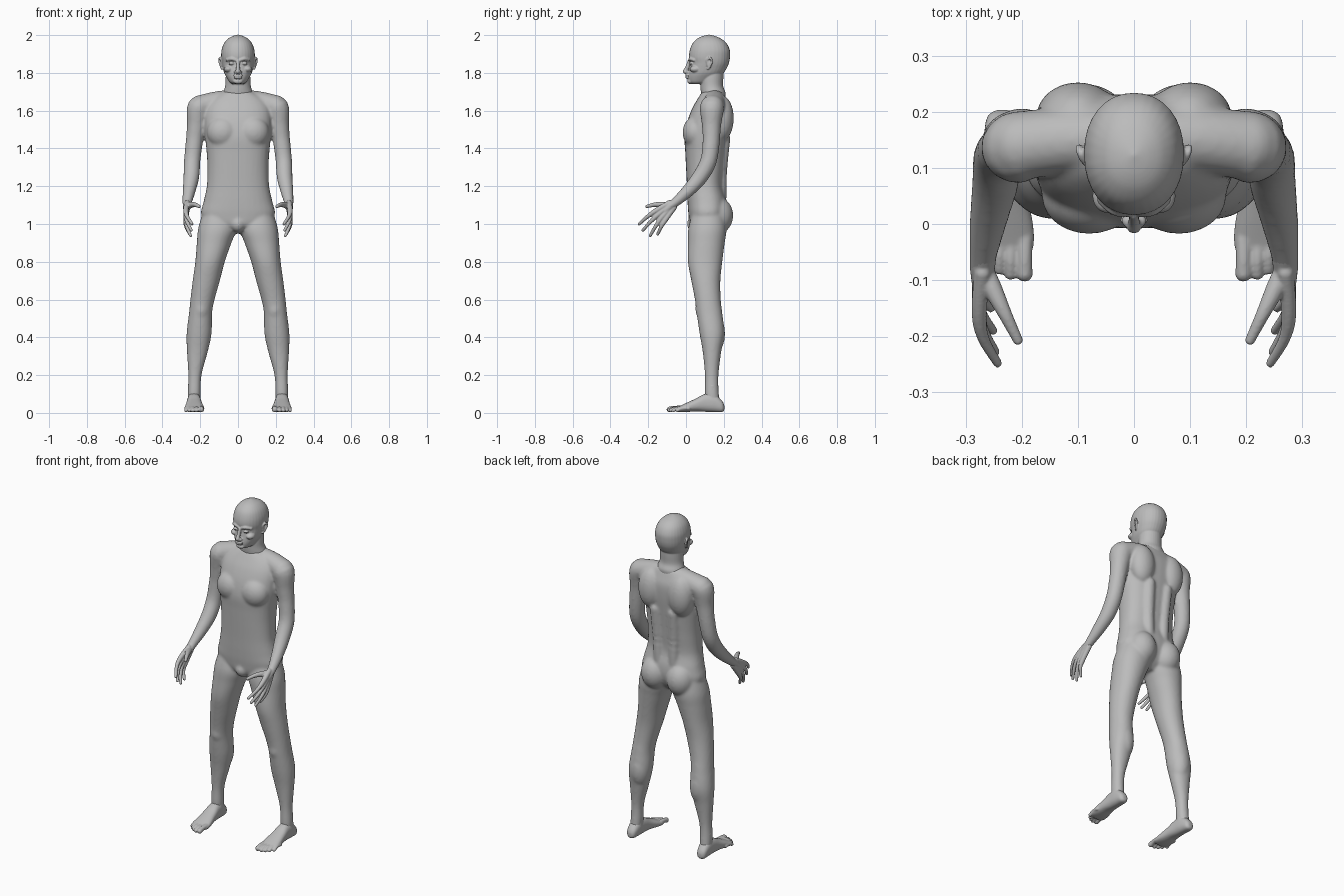
import bpy
import bmesh
import math
from mathutils import Matrix, Vector

default_cube = bpy.data.objects.get("Cube")
if default_cube:
    bpy.data.objects.remove(default_cube, do_unlink=True)

skin = bpy.data.materials.new("grey skin")
skin.use_nodes = True
skin_colour = (0.5, 0.5, 0.5, 1)
skin.diffuse_color = skin_colour
skin.node_tree.nodes["Principled BSDF"].inputs["Base Color"].default_value = skin_colour

SIDES = (1, -1)
SEGMENTS = 32


def spline(rows, steps=5):
    """Smooth rows of numbers with a Catmull-Rom curve."""
    rows = [Vector(row) for row in rows]
    padded = [rows[0]] + rows + [rows[-1]]
    result = []
    for a, b, c, d in zip(padded, padded[1:], padded[2:], padded[3:]):
        for i in range(steps):
            t = i / steps
            result.append(b + (c - a) * (t / 2)
                          + (a * 2 - b * 5 + c * 4 - d) * (t * t / 2)
                          + (b * 3 - a - c * 3 + d) * (t ** 3 / 2))
    return result + [rows[-1]]


def skin_rings(bm, rings):
    """Bridge rings of points into a closed tube."""
    loops = [[bm.verts.new(p) for p in ring] for ring in rings]
    for low, high in zip(loops, loops[1:]):
        for i in range(len(low)):
            j = (i + 1) % len(low)
            bm.faces.new((low[i], low[j], high[j], high[i]))
    bm.faces.new(loops[0][::-1])
    bm.faces.new(loops[-1])


def rounded(angle, power):
    c, s = math.cos(angle), math.sin(angle)
    return (math.copysign(abs(c) ** (2 / power), c),
            math.copysign(abs(s) ** (2 / power), s))


def column(bm, rows, side=1, power=2, along_y=False):
    """Loft of rings, each row: position, x from, x to, depth from, depth to."""
    rings = []
    for pos, x0, x1, d0, d1 in spline(rows):
        ring = []
        for i in range(SEGMENTS):
            u, v = rounded(math.tau * i / SEGMENTS, power)
            x = side * ((x0 + x1) / 2 + u * (x1 - x0) / 2)
            d = (d0 + d1) / 2 + v * (d1 - d0) / 2
            ring.append((x, pos, d) if along_y else (x, d, pos))
        rings.append(ring)
    skin_rings(bm, rings)


def limb(bm, rows, side=1):
    """Round tube along a path, each row: x, y, z, radius."""
    path = spline(rows)
    rings = []
    for k, row in enumerate(path):
        ahead, behind = path[min(k + 1, len(path) - 1)], path[max(k - 1, 0)]
        turn = (ahead - behind).xyz.to_track_quat("Z", "X")
        ring = []
        for i in range(SEGMENTS // 2):
            a = math.tau * i / (SEGMENTS // 2)
            p = row.xyz + turn @ Vector((math.cos(a), math.sin(a), 0)) * row.w
            ring.append((p.x * side, p.y, p.z))
        rings.append(ring)
    skin_rings(bm, rings)
    for row in (rows[0], rows[-1]):
        blob(bm, row[:3], (row[3],) * 3, side)


def blob(bm, centre, radii, side=1):
    x, y, z = centre
    place = Matrix.Translation((x * side, y, z)) @ Matrix.Diagonal((*radii, 1))
    bmesh.ops.create_uvsphere(bm, u_segments=24, v_segments=16, radius=1, matrix=place)


def finish(bm, name, voxel, smoothing):
    """Fuse the overlapping masses into one smooth skin."""
    bmesh.ops.recalc_face_normals(bm, faces=bm.faces)
    mesh = bpy.data.meshes.new(name)
    bm.to_mesh(mesh)
    bm.free()
    mesh.materials.append(skin)
    obj = bpy.data.objects.new(name, mesh)
    bpy.context.collection.objects.link(obj)
    fuse = obj.modifiers.new("fuse", "REMESH")
    fuse.mode = "VOXEL"
    fuse.voxel_size = voxel
    fuse.use_smooth_shade = True
    soften = obj.modifiers.new("soften", "SMOOTH")
    soften.factor = 0.5
    soften.iterations = smoothing


# Torso, arms and legs
body = bmesh.new()
torso = [(0.95, .06, .07, .15), (0.99, .15, .025, .19), (1.05, .195, .013, .215),
         (1.12, .182, .008, .215), (1.2, .165, .005, .198), (1.3, .162, 0, .205),
         (1.38, .166, -.004, .213), (1.46, .174, -.008, .222), (1.54, .178, .006, .23),
         (1.61, .172, .032, .23), (1.66, .14, .06, .215), (1.7, .08, .085, .2)]
column(body, [(z, -w, w, front, back) for z, w, front, back in torso], power=2.4)
leg = [(1.08, .03, .18, .04, .2), (0.98, .008, .21, .013, .215), (0.9, .035, .218, .01, .205),
       (0.8, .07, .226, .01, .192), (0.7, .096, .24, .028, .182), (0.6, .124, .252, .047, .184),
       (0.53, .137, .259, .056, .192), (0.42, .14, .272, .072, .203), (0.32, .161, .27, .089, .186),
       (0.2, .193, .263, .1, .172), (0.1, .198, .266, .1, .174), (0.04, .205, .262, .11, .18)]
arm = [(.17, .14, 1.61, .05), (.205, .137, 1.615, .065), (.22, .135, 1.52, .051),
       (.232, .133, 1.43, .046), (.243, .118, 1.33, .044), (.247, .075, 1.25, .042),
       (.258, .015, 1.18, .035), (.268, -.05, 1.12, .026), (.271, -.085, 1.093, .022)]
for side in SIDES:
    column(body, leg, side, power=2.1)
    limb(body, arm, side)
    # shoulder slope, shoulder blade, back muscle, chest and buttock
    limb(body, [(.0, .15, 1.66, .055), (.11, .15, 1.645, .058), (.2, .14, 1.62, .062)], side)
    blob(body, (.1, .19, 1.56), (.075, .063, .12), side)
    limb(body, [(.05, .185, 1.14, .03), (.055, .185, 1.3, .035), (.06, .2, 1.45, .035)], side)
    blob(body, (.08, .05, 1.485), (.085, .068, .085), side)
    blob(body, (.085, .163, 1.045), (.083, .087, .1), side)
    # kneecap and calf
    blob(body, (.195, .085, .55), (.04, .035, .06), side)
    blob(body, (.2, .145, .42), (.058, .062, .11), side)
blob(body, (0, .05, 1.0), (.04, .045, .045))
finish(body, "body", .0075, 8)

# Head, neck and face
head = bmesh.new()
skull = [(1.742, .03, .03, .1), (1.752, .045, .016, .14), (1.775, .06, .012, .17),
         (1.8, .073, .014, .2), (1.83, .081, .019, .218), (1.855, .086, .022, .228),
         (1.885, .089, .016, .233), (1.92, .087, .02, .232), (1.955, .075, .034, .216),
         (1.98, .054, .058, .188), (1.994, .03, .085, .156), (2.002, .004, .118, .126)]
column(head, [(z, -w, w, front, back) for z, w, front, back in skull], power=2.15)
neck = [(1.64, .09, .09, .2), (1.69, .08, .08, .21), (1.73, .068, .076, .197),
        (1.78, .065, .075, .198), (1.85, .06, .09, .2)]
column(head, [(z, -w, w, front, back) for z, w, front, back in neck])
limb(head, [(0, .016, 1.86, .009), (0, .006, 1.83, .01), (0, -.004, 1.808, .013)])
blob(head, (0, .007, 1.786), (.026, .012, .006))
blob(head, (0, .008, 1.775), (.023, .012, .006))
blob(head, (0, .022, 1.755), (.026, .015, .014))
for side in SIDES:
    blob(head, (.012, .006, 1.803), (.01, .012, .008), side)
    limb(head, [(.012, .02, 1.868, .008), (.035, .024, 1.874, .009), (.058, .042, 1.868, .008)], side)
    blob(head, (.034, .028, 1.85), (.016, .013, .008), side)
    blob(head, (.05, .05, 1.82), (.024, .03, .018), side)
    # ear rim and lobe
    limb(head, [(.082, .115, 1.838, .006), (.089, .112, 1.868, .006), (.097, .128, 1.878, .006),
                (.098, .137, 1.86, .006), (.09, .125, 1.832, .006), (.085, .116, 1.822, .006)], side)
    blob(head, (.086, .122, 1.85), (.007, .014, .025), side)
finish(head, "head", .0035, 3)

# Hands: each finger runs from the wrist over its knuckle to the tip
tips = [(.243, -.248, 1.0), (.247, -.228, .967), (.251, -.19, .938), (.255, -.15, .946)]
thumb = [(.268, -.08, 1.095, .017), (.252, -.115, 1.1, .017),
         (.23, -.16, 1.103, .0125), (.207, -.207, 1.093, .009)]
for side, label in zip(SIDES, ("left", "right")):
    hand = bmesh.new()
    limb(hand, [(.266, -.035, 1.133, .023), (.27, -.08, 1.097, .022), (.273, -.11, 1.07, .016)], side)
    limb(hand, thumb, side)
    for i, tip in enumerate(tips):
        spread = 1.5 - i
        wrist = Vector((.27, -.075 - spread * .008, 1.1 + spread * .008))
        knuckle = Vector((.276, -.135 - spread * .016, 1.045 + spread * .017))
        middle = knuckle.lerp(Vector(tip), .5) + Vector((.009, 0, .004))
        limb(hand, [(*wrist, .015), (*knuckle, .0135), (*middle, .0105), (*tip, .008)], side)
    finish(hand, label + "_hand", .0035, 3)

# Feet: sole wedge, ankle and five toes
sole = [(.203, .222, .246, .015, .04), (.19, .208, .262, .004, .065), (.15, .199, .268, .004, .1),
        (.1, .195, .27, .006, .1), (.05, .189, .275, .008, .075), (0, .18, .281, .004, .052),
        (-.035, .178, .28, .004, .036), (-.055, .185, .26, .008, .028)]
toes = [(.195, -.088, .015), (.22, -.089, .011), (.24, -.08, .0105), (.258, -.066, .01), (.275, -.046, .01)]
for side, label in zip(SIDES, ("left", "right")):
    foot = bmesh.new()
    column(foot, sole, side, power=2.4, along_y=True)
    limb(foot, [(.232, .137, .14, .033), (.232, .137, .05, .034)], side)
    for x, y, radius in toes:
        limb(foot, [(x, y + .06, .024, radius), (x, y + .025, .024, radius * .9), (x, y, radius + .003, radius)], side)
    finish(foot, label + "_foot", .004, 3)
